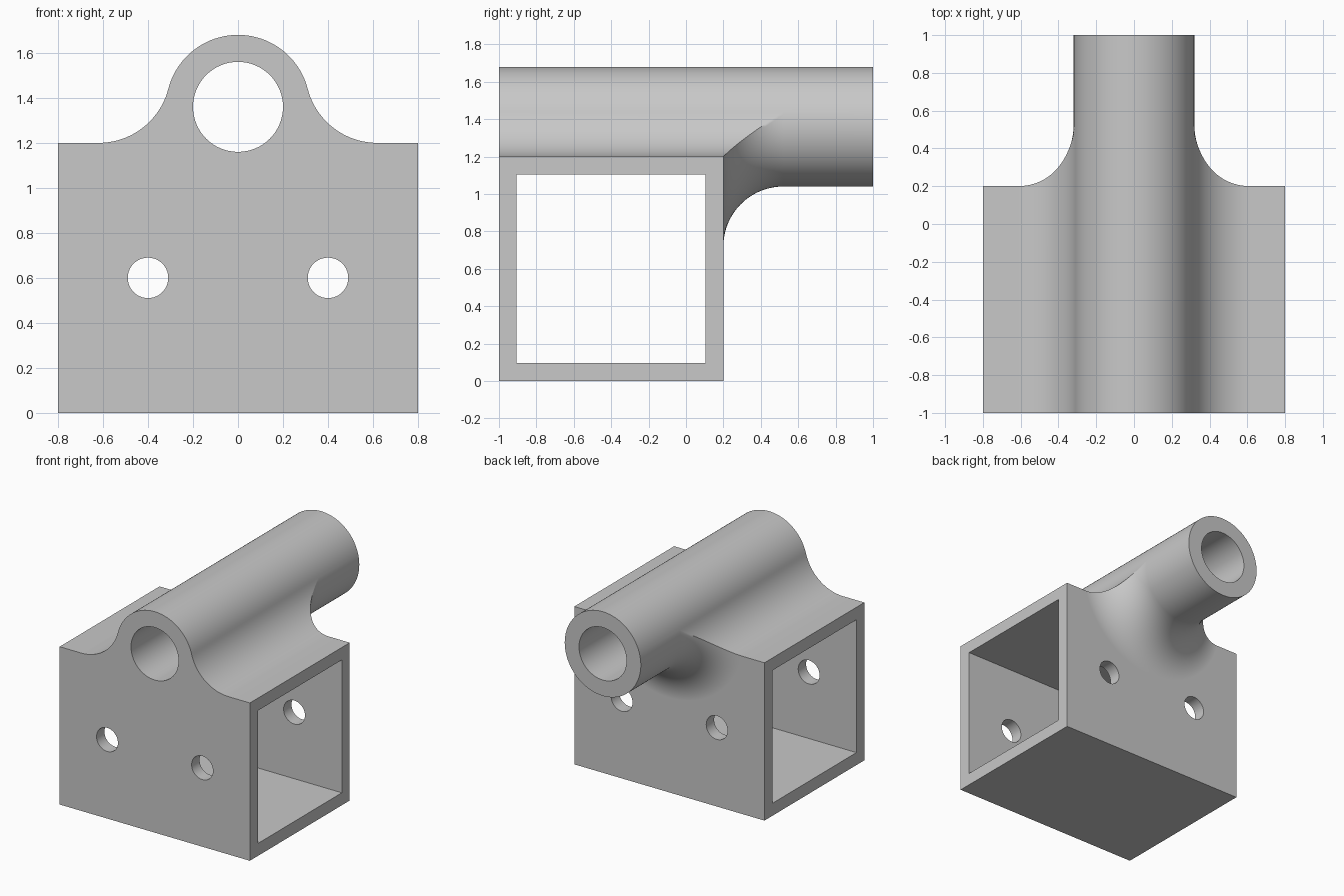
import bpy
import bmesh
from math import sin, cos, atan2, sqrt, pi, hypot

cube = bpy.data.objects.get("Cube")
if cube:
    bpy.data.objects.remove(cube, do_unlink=True)

# Main sizes
HALF, FRONT, WALL, TOP, BACK = 0.8, -1.0, 0.2, 1.2, 1.0   # box and tube end
R, BORE, AXIS = 0.32, 0.2, 1.36                # tube, also the fillet radius
FLARE = 2 * R                                  # flare radius at the back wall
TANGENT = sqrt(FLARE ** 2 - (AXIS - TOP) ** 2)  # where the fillet meets the flat top
TILT = atan2(AXIS - TOP, TANGENT)
STEPS = 24

grey = bpy.data.materials.new("plain grey")
grey.use_nodes = True
grey.diffuse_color = (0.58, 0.58, 0.58, 1)
grey.node_tree.nodes["Principled BSDF"].inputs["Base Color"].default_value = (0.58, 0.58, 0.58, 1)

bm = bmesh.new()


def spread(a, b, n):
    return [a + (b - a) * i / n for i in range(n + 1)]


def polar(a, r, y):
    return bm.verts.new((r * cos(a), y, AXIS + r * sin(a)))


def strip(one, two):
    for i in range(len(one) - 1):
        bm.faces.new((one[i], one[i + 1], two[i + 1], two[i]))


# Right fillet in polar form around the tube axis, from flat top to tube
fillet = []
for a in spread(1.5 * pi, pi + TILT, STEPS):
    x, z = TANGENT + R * cos(a), TOP + R + R * sin(a) - AXIS
    fillet.append((atan2(z, x), hypot(x, z)))
crown = spread(TILT, pi - TILT, 2 * STEPS)[1:-1]

# Flare behind the box: arcs passing under the tube from fillet to fillet
rows = []
for a, r in fillet:
    y = WALL + R - sqrt(max(0, R ** 2 - (FLARE - r) ** 2))
    rows.append([polar(b, r, y) for b in spread(a, -pi - a, 3 * STEPS)])
for one, two in zip(rows, rows[1:]):
    strip(one, two)

# Saddle along the top of the box
outline = fillet + [(a, R) for a in crown] + [(pi - a, r) for a, r in reversed(fillet)]
edge = [polar(a, r, FRONT) for a, r in outline]
ridge = [polar(a, R, WALL + R) for a in crown]
strip(edge, [row[0] for row in rows] + ridge + [row[-1] for row in reversed(rows)])

# Free end of the tube
ring = rows[-1] + ridge[::-1]
end = [bm.verts.new((v.co.x, BACK, v.co.z)) for v in ring]
strip(ring + ring[:1], end + end[:1])
bm.faces.new(end)

# Box walls: top flats, sides, floor, front and back
corners = [(-HALF, TOP), (-HALF, 0), (HALF, 0), (HALF, TOP)]
front = [bm.verts.new((x, FRONT, z)) for x, z in corners]
back = [bm.verts.new((x, WALL, z)) for x, z in corners]
strip([edge[-1]] + front + [edge[0]], [rows[0][-1]] + back + [rows[0][0]])
bm.faces.new(edge + front)
bm.faces.new(back + rows[0])
bmesh.ops.recalc_face_normals(bm, faces=bm.faces[:])

mesh = bpy.data.meshes.new("tube_bracket")
bm.to_mesh(mesh)
bm.free()
mesh.materials.append(grey)
bracket = bpy.data.objects.new("tube_bracket", mesh)
bpy.context.collection.objects.link(bracket)


def cut(cutter):
    cutter.hide_render = True
    cutter.data.materials.append(grey)
    bpy.ops.object.select_all(action='DESELECT')
    bracket.select_set(True)
    bpy.context.view_layer.objects.active = bracket
    mod = bracket.modifiers.new("cut", 'BOOLEAN')
    mod.operation, mod.solver, mod.object = 'DIFFERENCE', 'EXACT', cutter
    bpy.ops.object.modifier_apply(modifier=mod.name)
    bpy.data.objects.remove(cutter, do_unlink=True)


# Rectangular channel from side to side
bpy.ops.mesh.primitive_cube_add(size=1, location=(0, -0.4, 0.6))
channel = bpy.context.object
channel.scale = (2, 1.01, 1.01)
bpy.context.view_layer.update()
cut(channel)

# Tube bore and the two bolt holes
for x, z, radius, sides in ((0, AXIS, BORE, 64), (-0.4, 0.6, 0.09, 40), (0.4, 0.6, 0.09, 40)):
    bpy.ops.mesh.primitive_cylinder_add(vertices=sides, radius=radius, depth=3,
                                        location=(x, 0, z), rotation=(pi / 2, 0, 0))
    cut(bpy.context.object)

# Smooth curves, crisp edges, flat walls
bpy.ops.object.select_all(action='DESELECT')
bracket.select_set(True)
bpy.context.view_layer.objects.active = bracket
bpy.ops.object.shade_smooth_by_angle(angle=pi / 6)
weighted = bracket.modifiers.new("flat walls", 'WEIGHTED_NORMAL')
weighted.keep_sharp = True
